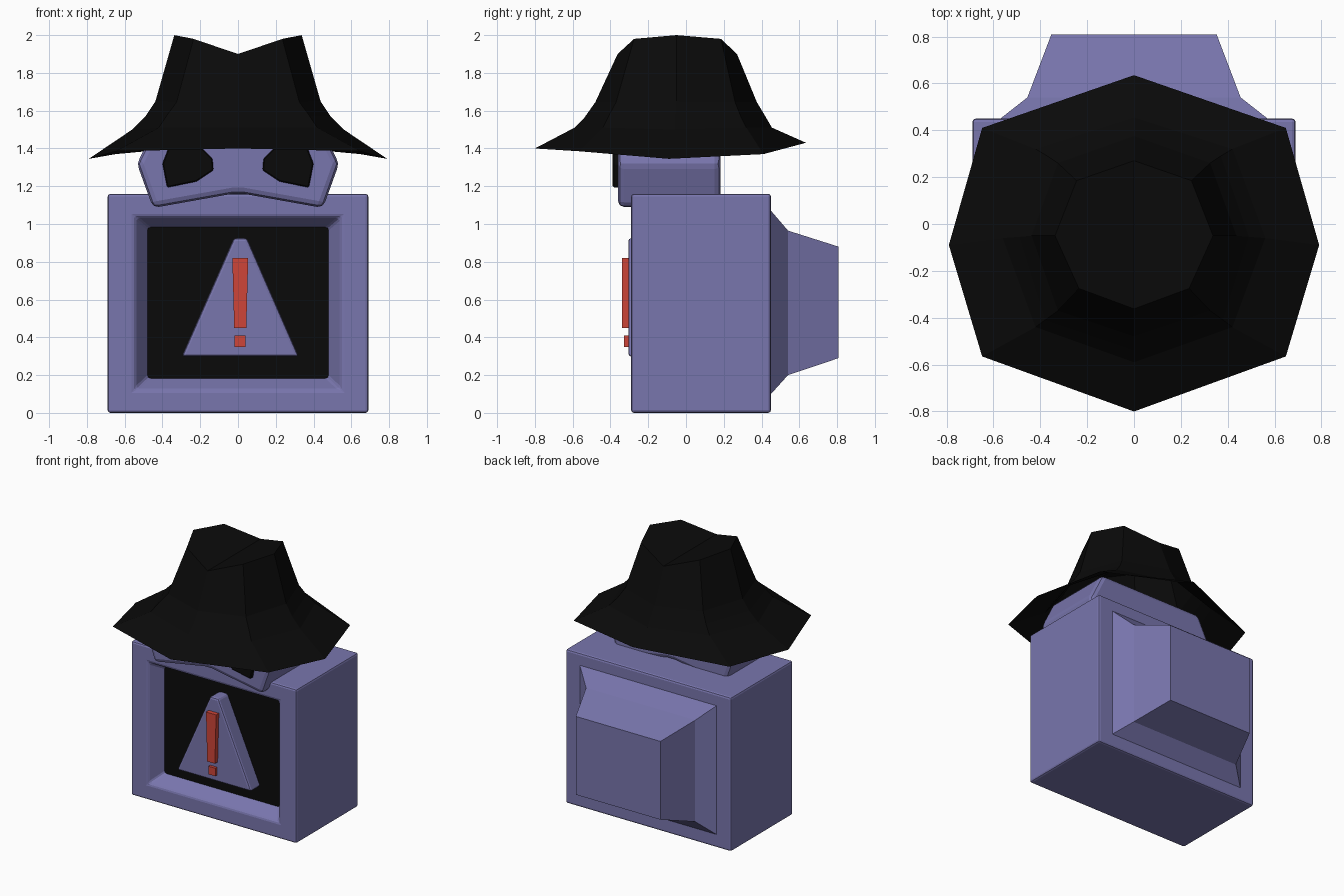
import bpy, bmesh

if "Cube" in bpy.data.objects:
    bpy.data.objects.remove(bpy.data.objects["Cube"])


def material(name, rgb):
    m = bpy.data.materials.new(name)
    m.diffuse_color = (*rgb, 1)
    m.use_nodes = True
    m.node_tree.nodes["Principled BSDF"].inputs["Base Color"].default_value = m.diffuse_color
    return m


PURPLE = material("purple", (0.19, 0.18, 0.42))
BLACK = material("black", (0.003, 0.003, 0.003))
RED = material("red", (0.62, 0.06, 0.04))


def loft(name, rings, mat, cap_first=False, cap_last=False, bevel=0, segments=2, angle=0.5):
    """Skin a list of equal-length closed rings of points."""
    bm = bmesh.new()
    loops = [[bm.verts.new(p) for p in ring] for ring in rings]
    n = len(loops[0])
    for a, b in zip(loops, loops[1:]):
        for i in range(n):
            j = (i + 1) % n
            bm.faces.new((a[i], a[j], b[j], b[i]))
    if cap_first:
        bm.faces.new(loops[0])
    if cap_last:
        bm.faces.new(loops[-1])
    bmesh.ops.recalc_face_normals(bm, faces=bm.faces)
    mesh = bpy.data.meshes.new(name)
    bm.to_mesh(mesh)
    bm.free()
    ob = bpy.data.objects.new(name, mesh)
    bpy.context.collection.objects.link(ob)
    mesh.materials.append(mat)
    if bevel:
        mod = ob.modifiers.new("bevel", 'BEVEL')
        mod.width, mod.segments = bevel, segments
        mod.limit_method, mod.angle_limit = 'ANGLE', angle
    return ob


def rect(w, z0, z1, y):
    return [(-w, y, z0), (w, y, z0), (w, y, z1), (-w, y, z1)]


def prism(name, outline, y0, y1, mat, bevel=0, segments=2):
    """Extrude an x-z outline along y."""
    rings = [[(x, y, z) for x, z in outline] for y in (y0, y1)]
    return loft(name, rings, mat, True, True, bevel, segments)


def mirrored(half):
    """Complete a right-half outline that runs bottom to top."""
    return half + [(-x, z) for x, z in reversed(half)]


# Monitor case with a sloped bezel recess, and the dark screen in it
loft("monitor_body", [rect(0.69, 0, 1.16, 0.45), rect(0.69, 0, 1.16, -0.29),
                      rect(0.547, 0.12, 1.04, -0.29), rect(0.48, 0.183, 0.983, -0.19)],
     PURPLE, cap_first=True, bevel=0.015)
prism("screen", [(-0.48, 0.183), (0.48, 0.183), (0.48, 0.983), (-0.48, 0.983)],
      -0.19, -0.17, BLACK)

# Stepped tube housing at the back
loft("rear_housing", [rect(0.575, 0.1, 1.07, 0.44), rect(0.57, 0.1, 1.07, 0.45),
                      rect(0.455, 0.2, 0.965, 0.54), rect(0.353, 0.29, 0.88, 0.808)],
     PURPLE, True, True)

# Warning sign on the screen
prism("warning_triangle", [(-0.298, 0.298), (0.322, 0.298), (0.048, 0.925), (-0.022, 0.925)],
      -0.305, -0.185, PURPLE, 0.015)
prism("warning_bar", [(-0.02, 0.45), (0.044, 0.45), (0.054, 0.82), (-0.03, 0.82)],
      -0.338, -0.29, RED)
prism("warning_dot", [(-0.018, 0.35), (0.04, 0.35), (0.04, 0.41), (-0.018, 0.41)],
      -0.327, -0.29, RED)

# Head with a notched lower edge
prism("head", mirrored([(0.03, 1.16), (0.45, 1.085), (0.535, 1.32), (0.43, 1.53)]),
      -0.36, 0.183, PURPLE, 0.032)

# Eyes
eye = [(0.13, 1.285), (0.22, 1.225), (0.375, 1.193), (0.40, 1.32), (0.365, 1.41),
       (0.30, 1.435), (0.19, 1.40), (0.135, 1.345)]
for side, s in (("right", 1), ("left", -1)):
    prism(side + "_eye", [(s * x, z) for x, z in eye], -0.388, -0.35, BLACK, 0.006, 1)


# Eight-sided hat: each ring is given as front, front corner, side, back corner, back
def octagon(front, front_corner, side, back_corner, back):
    half = [front_corner, side, back_corner]
    return ([(0, *front)] + half + [(0, *back)]
            + [(-x, y, z) for x, y, z in reversed(half)])


hat_rings = [
    octagon((-0.80, 1.40), (0.648, -0.565, 1.385), (0.79, -0.09, 1.345), (0.648, 0.41, 1.37), (0.635, 1.43)),
    octagon((-0.59, 1.51), (0.42, -0.44, 1.51), (0.56, -0.06, 1.50), (0.42, 0.32, 1.51), (0.455, 1.51)),
    octagon((-0.54, 1.56), (0.38, -0.41, 1.57), (0.49, -0.055, 1.57), (0.37, 0.29, 1.57), (0.42, 1.57)),
    octagon((-0.48, 1.645), (0.325, -0.37, 1.645), (0.437, -0.05, 1.65), (0.325, 0.26, 1.645), (0.375, 1.645)),
    octagon((-0.362, 1.90), (0.235, -0.275, 1.98), (0.337, -0.05, 2.0), (0.245, 0.185, 1.98), (0.27, 1.90)),
]
hat = loft("hat", hat_rings, BLACK)

# Creased crown: two halves meeting along the centre line
bm = bmesh.new()
bm.from_mesh(hat.data)
bm.verts.ensure_lookup_table()
top = bm.verts[-8:]
bm.faces.new(top[0:5])
bm.faces.new(top[4:8] + top[0:1])
bmesh.ops.recalc_face_normals(bm, faces=bm.faces)
bm.to_mesh(hat.data)
bm.free()
